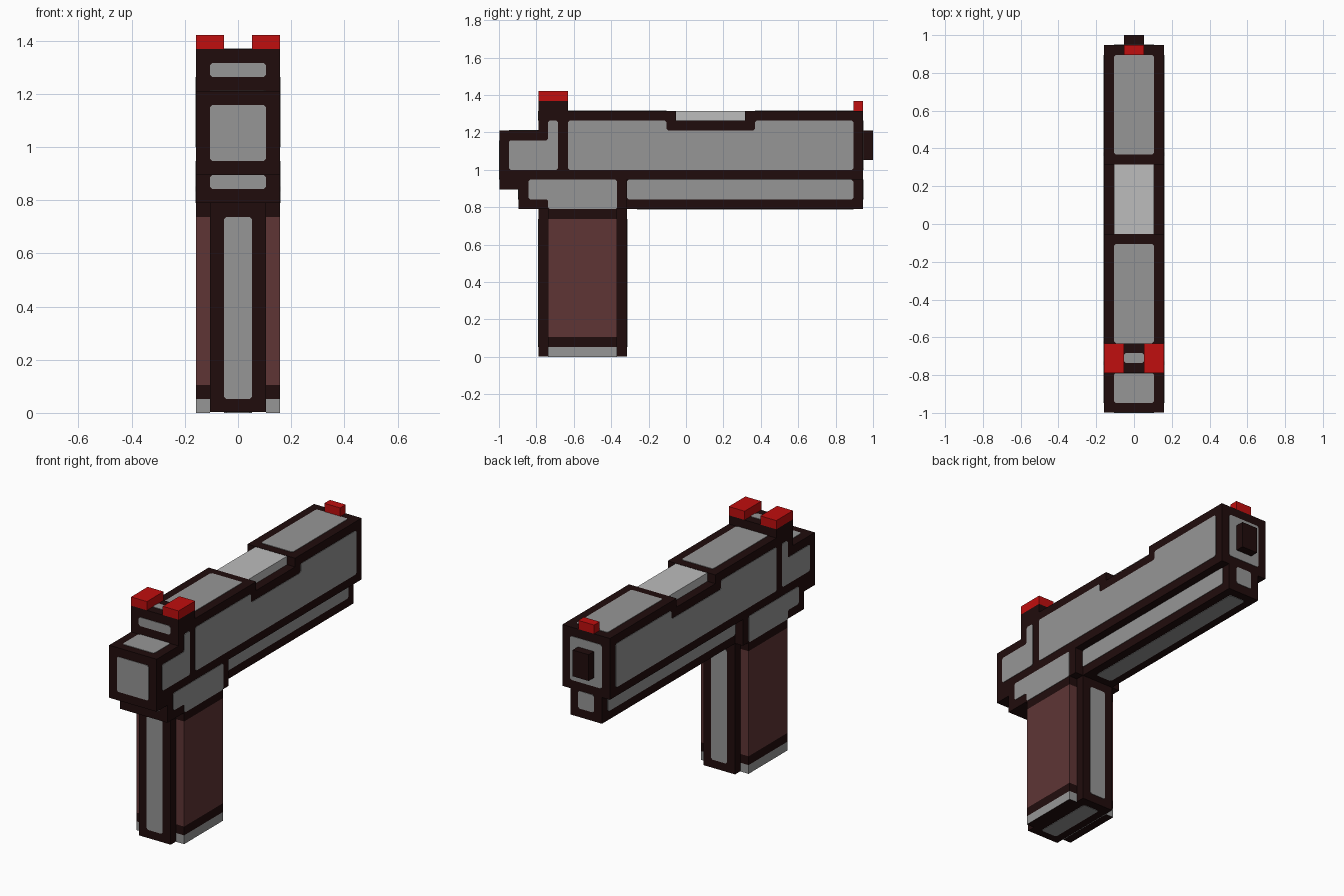
import bpy, bmesh
from mathutils import Vector

old = bpy.data.objects.get("Cube")
if old:
    bpy.data.objects.remove(old, do_unlink=True)

U = 1 / 19      # one block of the modelling grid
T = 0.05        # plate thickness in blocks
CUT = 0.17      # clipped plate corner in blocks


def material(name, rgb):
    m = bpy.data.materials.new(name)
    m.use_nodes = True
    m.diffuse_color = (*rgb, 1)
    bsdf = next(n for n in m.node_tree.nodes if n.type == 'BSDF_PRINCIPLED')
    bsdf.inputs["Base Color"].default_value = (*rgb, 1)
    return m


DARK = material("dark_brown", (0.0144, 0.0037, 0.0037))
GREY = material("steel_grey", (0.305, 0.305, 0.305))
LIGHT = material("light_grey", (0.503, 0.503, 0.503))
RED = material("sight_red", (0.527, 0.0044, 0.0044))
BROWN = material("grip_brown", (0.114, 0.0356, 0.0356))

# Place a 2D outline point on a plane across the given axis
PLACE = {
    'x': lambda a, b, d: Vector((d, a, b)),
    'y': lambda a, b, d: Vector((a, d, b)),
    'z': lambda a, b, d: Vector((a, b, d)),
}


def prism(name, outline, axis, lo, hi, mat, mirror=False, under=None):
    """Extrude an outline along an axis; 'under' colours the downward faces."""
    bm = bmesh.new()
    face = bm.faces.new([bm.verts.new(PLACE[axis](a, b, lo) * U) for a, b in outline])
    new = bmesh.ops.extrude_face_region(bm, geom=[face])["geom"]
    bmesh.ops.translate(bm, vec=PLACE[axis](0, 0, hi - lo) * U,
                        verts=[v for v in new if isinstance(v, bmesh.types.BMVert)])
    bmesh.ops.recalc_face_normals(bm, faces=bm.faces)
    bm.normal_update()
    if under:
        for f in bm.faces:
            f.material_index = int(f.normal.z < -0.9)
    me = bpy.data.meshes.new(name)
    bm.to_mesh(me)
    bm.free()
    me.materials.append(mat)
    if under:
        me.materials.append(under)
    ob = bpy.data.objects.new(name, me)
    bpy.context.collection.objects.link(ob)
    if mirror:
        ob.modifiers.new("Mirror", 'MIRROR')
    return ob


def rect(a0, b0, a1, b1):
    return [(a0, b0), (a1, b0), (a1, b1), (a0, b1)]


def box(name, x, y, z, mat, **kw):
    return prism(name, rect(x[0], y[0], x[1], y[1]), 'z', z[0], z[1], mat, **kw)


def plate(name, outline, axis, at, side, mirror=False):
    """Thin grey inlay with clipped corners, lying on a surface."""
    pts = [Vector(p) for p in outline]
    clipped = []
    for i, p in enumerate(pts):
        for q in (pts[i - 1], pts[(i + 1) % len(pts)]):
            clipped.append(p + (q - p).normalized() * CUT)
    prism(name, clipped, axis, at - side * T, at + side * T, GREY, mirror)


REAR = -19 + T

# Slide with hammer block, rear sight base and port recess
prism("slide", [(REAR, 17), (-15, 17), (-15, 18), (18, 18), (18, 25), (6, 25), (6, 24),
                (-1, 24), (-1, 25), (-12, 25), (-12, 26), (-15, 26), (-15, 23), (REAR, 23)],
      'x', -3, 3, DARK)
box("ejection_port", (-2, 2), (-1, 6), (24, 24.97), LIGHT)
box("barrel", (-1, 1), (18, 19), (20, 23), DARK)

# Frame and rail
box("frame", (-3, 3), (-17, -6), (15, 18), DARK)
box("rail", (-2, 2), (-6, 18), (15, 18), DARK)

# Sights
box("rear_sight", (1, 3), (-15, -12), (26, 27), RED, mirror=True)
box("front_sight", (-1, 1), (17, 18), (25, 26), RED)

# Grip core and side panels
box("grip_core", (-2, 2), (-15, -6), (T, 15), DARK)
for name, z0, z1, mat, under in (("grip_foot", 0, 1, GREY, DARK),
                                 ("grip_lower_band", 1, 2, DARK, None),
                                 ("grip_panel", 2, 14, BROWN, None),
                                 ("grip_upper_band", 14, 15, DARK, None)):
    box(name, (2, 3), (-14, -7), (z0, z1), mat, mirror=True, under=under)

# Side inlays
plate("slide_side_inlay", [(-12, 19), (17, 19), (17, 24), (7, 24), (7, 23), (-2, 23),
                           (-2, 24), (-12, 24)], 'x', 3, 1, True)
plate("rear_side_inlay", [(-18, 19), (-13, 19), (-13, 24), (-14, 24), (-14, 22), (-18, 22)],
      'x', 3, 1, True)
plate("frame_side_inlay", [(-16, 16), (-14, 16), (-14, 15), (-7, 15), (-7, 18), (-16, 18)],
      'x', 3, 1, True)
plate("rail_side_inlay", rect(-6, 16, 17, 18), 'x', 2, 1, True)

# Top inlays
for name, half, y0, y1, z in (("slide_front_top_inlay", 2, 7, 17, 25),
                              ("slide_rear_top_inlay", 2, -12, -2, 25),
                              ("sight_base_inlay", 1, -14, -13, 26),
                              ("rear_block_top_inlay", 2, -18, -15, 23)):
    plate(name, rect(-half, y0, half, y1), 'z', z, 1)

# Inlays on the faces across the length
for name, half, z0, z1, y, side in (("rear_block_inlay", 2, 18, 22, REAR, -1),
                                    ("frame_rear_inlay", 2, 16, 17, -17, -1),
                                    ("sight_rear_inlay", 2, 24, 25, -15, -1),
                                    ("grip_rear_inlay", 1, 1, 14, -15, -1),
                                    ("grip_front_inlay", 1, 1, 14, -6, 1),
                                    ("muzzle_inlay", 2, 19, 24, 18, 1),
                                    ("rail_end_inlay", 1, 16, 18, 18, 1)):
    plate(name, rect(-half, z0, half, z1), 'y', y, side)

# Underside inlays
plate("rail_bottom_inlay", rect(-1, -5, 1, 17), 'z', 15, -1)
plate("grip_bottom_inlay", rect(-1, -14, 1, -7), 'z', T, -1)
